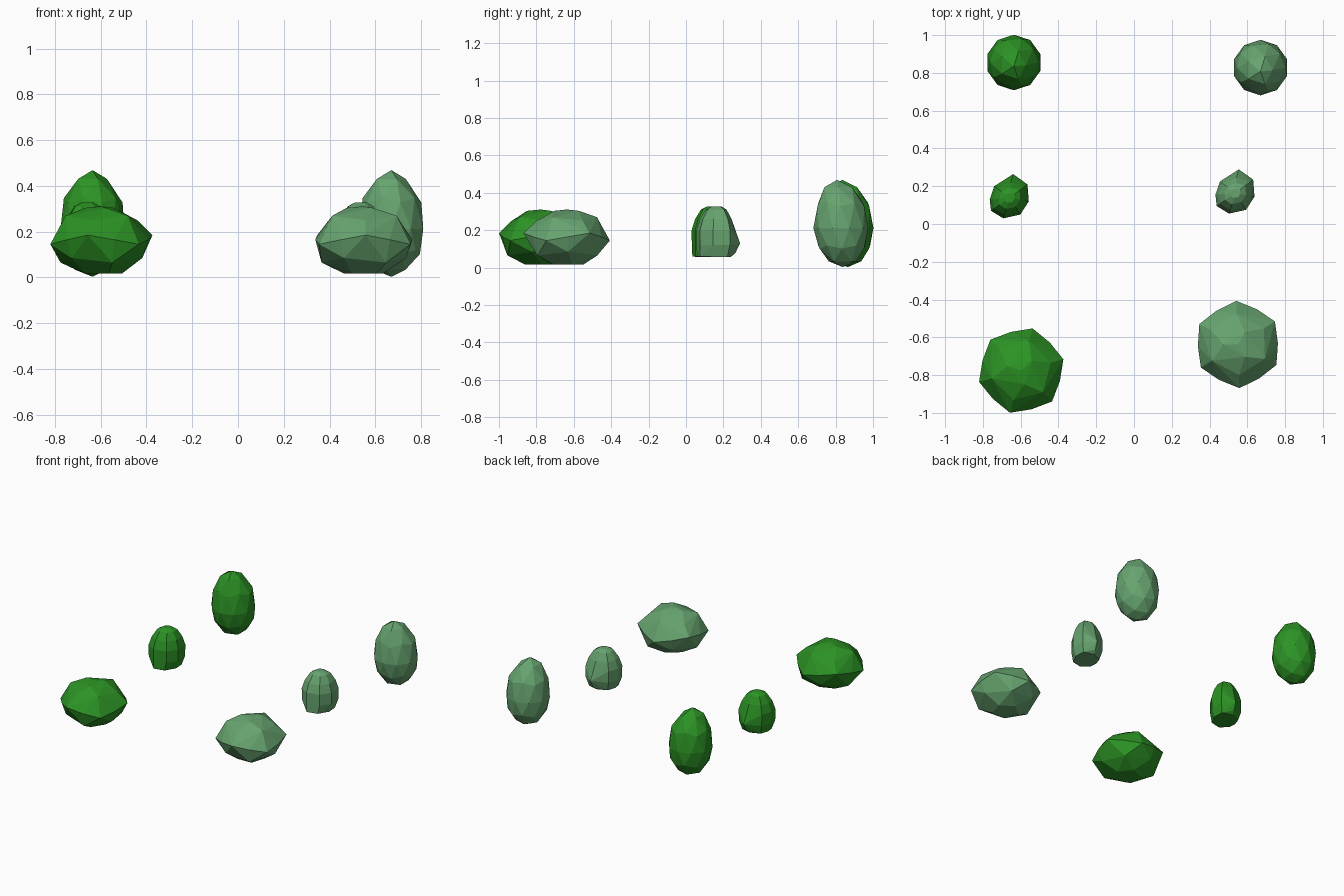
import bpy, bmesh, math
from mathutils import Vector

if "Cube" in bpy.data.objects:
    bpy.data.objects.remove(bpy.data.objects["Cube"])


def material(name, rgb):
    m = bpy.data.materials.new(name)
    m.diffuse_color = (*rgb, 1)
    m.use_nodes = True
    m.node_tree.nodes["Principled BSDF"].inputs["Base Color"].default_value = m.diffuse_color
    return m


GREEN = material("leaf green", (0.025, 0.29, 0.018))
SAGE = material("sage green", (0.135, 0.37, 0.16))


def finish(bm, name, loc, mat, rot=0):
    bmesh.ops.recalc_face_normals(bm, faces=bm.faces)
    me = bpy.data.meshes.new(name)
    bm.to_mesh(me)
    bm.free()
    ob = bpy.data.objects.new(name, me)
    ob.location = (*loc, 0)
    ob.rotation_euler.z = math.radians(rot)
    me.materials.append(mat)
    bpy.context.collection.objects.link(ob)


def hull(points):
    bm = bmesh.new()
    for p in points:
        bm.verts.new(p)
    res = bmesh.ops.convex_hull(bm, input=bm.verts[:])
    inner = [g for g in res["geom_interior"] if isinstance(g, bmesh.types.BMVert)]
    bmesh.ops.delete(bm, geom=inner, context='VERTS')
    return bm


def ring(r, z, n, phase, wave=0.0):
    return [(r * math.cos(math.radians(phase + 360 * i / n)),
             r * math.sin(math.radians(phase + 360 * i / n)),
             z + wave * (-1) ** i) for i in range(n)]


# Tall bush: a stretched sphere, pinched upward with an off-centre tip
def tall_bush(name, loc, mat):
    bm = bmesh.new()
    bmesh.ops.create_icosphere(bm, subdivisions=2, radius=1)
    for v in bm.verts:
        x, y, z = v.co
        tip = max(0, z - 0.5) * 2
        fold = 0.82 if (z > 0.7 and x > 0.2 and y > -0.1) else 1.0
        v.co = Vector((x * 0.147 * fold,
                       y * 0.147 * fold - 0.02 * tip + 0.01 * max(0, -z),
                       0.212 + z * (0.257 if z > 0 else 0.209)))
    finish(bm, name, loc, mat)


# Small bush: a dome with a flat bottom and one corner sticking out at the back
OUTLINE = [(0.093, 0.07), (0.1, -0.02), (0.055, -0.09), (-0.035, -0.11),
           (-0.1, -0.07), (-0.107, -0.01), (-0.083, 0.06), (0.005, 0.095)]


def small_bush(name, loc, mat):
    pts = [(0.017, 0.124, 0.13), (0.012, 0.1, 0.08)]
    for z, s in [(0.058, 0.8), (0.12, 0.99), (0.2, 1.0),
                 (0.26, 0.83), (0.31, 0.55), (0.328, 0.25)]:
        pts += [(x * s, y * s, z) for x, y in OUTLINE]
    # the front side stays upright down to the bottom
    pts += [(-0.035, -0.106, 0.06), (0.04, -0.09, 0.06)]
    finish(hull(pts), name, loc, mat)


# Wide bush: flattened six-sided boulder shape
def wide_bush(name, loc, mat, rot):
    pts = (ring(0.231, 0.165, 6, 32, 0.02) + ring(0.212, 0.165, 6, 2)
           + ring(0.162, 0.26, 6, 32, -0.01) + ring(0.075, 0.304, 3, 60)
           + [(0, 0, 0.311)]
           + ring(0.185, 0.075, 6, 2, 0.01) + ring(0.09, 0.017, 5, 20))
    finish(hull(pts), name, loc, mat, rot)


tall_bush("tall_bush_left", (-0.636, 0.855), GREEN)
tall_bush("tall_bush_right", (0.67, 0.828), SAGE)
small_bush("small_bush_left", (-0.657, 0.14), GREEN)
small_bush("small_bush_right", (0.538, 0.165), SAGE)
wide_bush("wide_bush_left", (-0.597, -0.776), GREEN, -17)
wide_bush("wide_bush_right", (0.55, -0.638), SAGE, 0)
